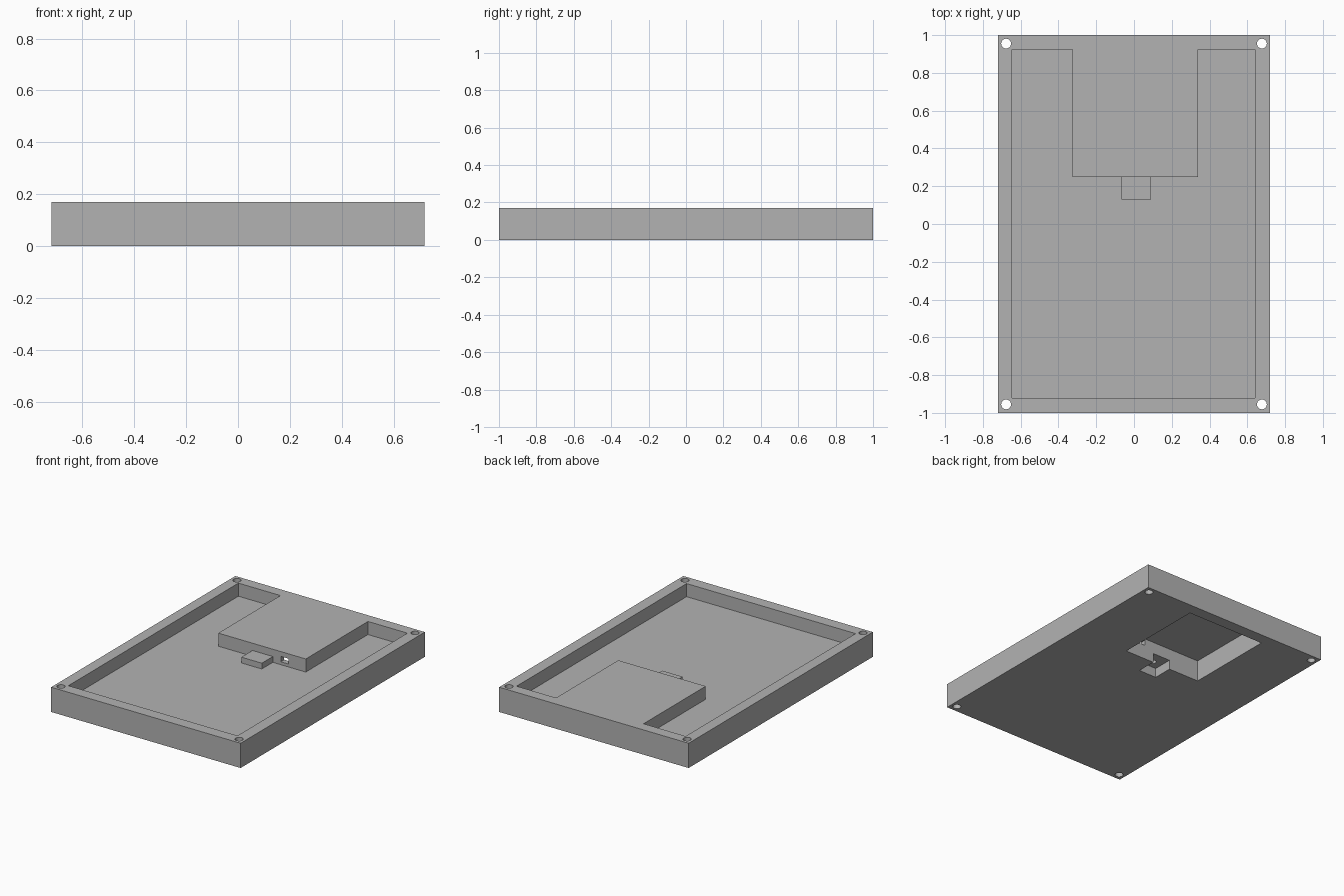
import bpy
import bmesh

default = bpy.data.objects.get("Cube")
if default:
    bpy.data.objects.remove(default, do_unlink=True)

grey = bpy.data.materials.new("plain grey")
grey.use_nodes = True
colour = (0.45, 0.45, 0.45, 1)
grey.diffuse_color = colour
grey.node_tree.nodes["Principled BSDF"].inputs["Base Color"].default_value = colour

HALF_X, HALF_Y, HEIGHT = 0.72, 1.0, 0.17
FLOOR = 0.08
BELOW, ABOVE = -0.1, 0.3


def prism(name, outline, z0, z1):
    """Extrude a flat outline from z0 to z1."""
    bm = bmesh.new()
    face = bm.faces.new([bm.verts.new((x, y, z0)) for x, y in outline])
    top = bmesh.ops.extrude_face_region(bm, geom=[face])
    verts = [v for v in top["geom"] if isinstance(v, bmesh.types.BMVert)]
    bmesh.ops.translate(bm, verts=verts, vec=(0, 0, z1 - z0))
    bmesh.ops.recalc_face_normals(bm, faces=bm.faces)
    mesh = bpy.data.meshes.new(name)
    bm.to_mesh(mesh)
    bm.free()
    mesh.materials.append(grey)
    obj = bpy.data.objects.new(name, mesh)
    bpy.context.collection.objects.link(obj)
    return obj


def box(name, x0, x1, y0, y1, z0, z1):
    return prism(name, [(x0, y0), (x1, y0), (x1, y1), (x0, y1)], z0, z1)


def cylinder(name, x, y, radius, z0, z1):
    bpy.ops.mesh.primitive_cylinder_add(
        vertices=32, radius=radius, depth=z1 - z0, location=(x, y, (z0 + z1) / 2))
    obj = bpy.context.object
    obj.name = name
    obj.data.materials.append(grey)
    return obj


def combine(target, tool, operation="DIFFERENCE"):
    """Apply a boolean and drop the tool."""
    mod = target.modifiers.new(tool.name, "BOOLEAN")
    mod.object, mod.operation, mod.solver = tool, operation, "EXACT"
    bpy.context.view_layer.objects.active = target
    bpy.ops.object.modifier_apply(modifier=mod.name)
    bpy.data.objects.remove(tool, do_unlink=True)


# Solid slab
tray = box("tray", -HALF_X, HALF_X, -HALF_Y, HALF_Y, 0, HEIGHT)

# Pocket that wraps around the raised housing at the back
left, right, front, back = -0.645, 0.64, -0.92, 0.925
pocket = [(left, front), (right, front), (right, back), (0.34, back),
          (0.34, 0.25), (-0.325, 0.25), (-0.325, back), (left, back)]
combine(tray, prism("pocket", pocket, FLOOR, ABOVE))

# Small step in front of the housing
combine(tray, box("step", -0.065, 0.09, 0.13, 0.27, 0.04, 0.12), "UNION")

# Hollow under the housing, and the smaller hollow under the step joined to it
combine(tray, box("housing_hollow", -0.29, 0.305, 0.287, 0.92, BELOW, 0.147))
combine(tray, box("step_hollow", -0.055, 0.08, 0.15, 0.30, BELOW, 0.065))
combine(tray, cylinder("step_socket", 0.012, 0.205, 0.02, 0.03, 0.10))

# Cable opening in the housing's front wall
combine(tray, box("cable_opening", 0.15, 0.21, 0.2, 0.33, 0.10, 0.137))

# Screw holes through the four corners
for sx in (-1, 1):
    for sy in (-1, 1):
        combine(tray, cylinder("screw_hole", sx * 0.677, sy * 0.955, 0.026, BELOW, ABOVE))

# Smooth the hole walls, keep the edges sharp
bpy.ops.object.select_all(action="DESELECT")
tray.select_set(True)
bpy.context.view_layer.objects.active = tray
bpy.ops.object.shade_smooth_by_angle()
